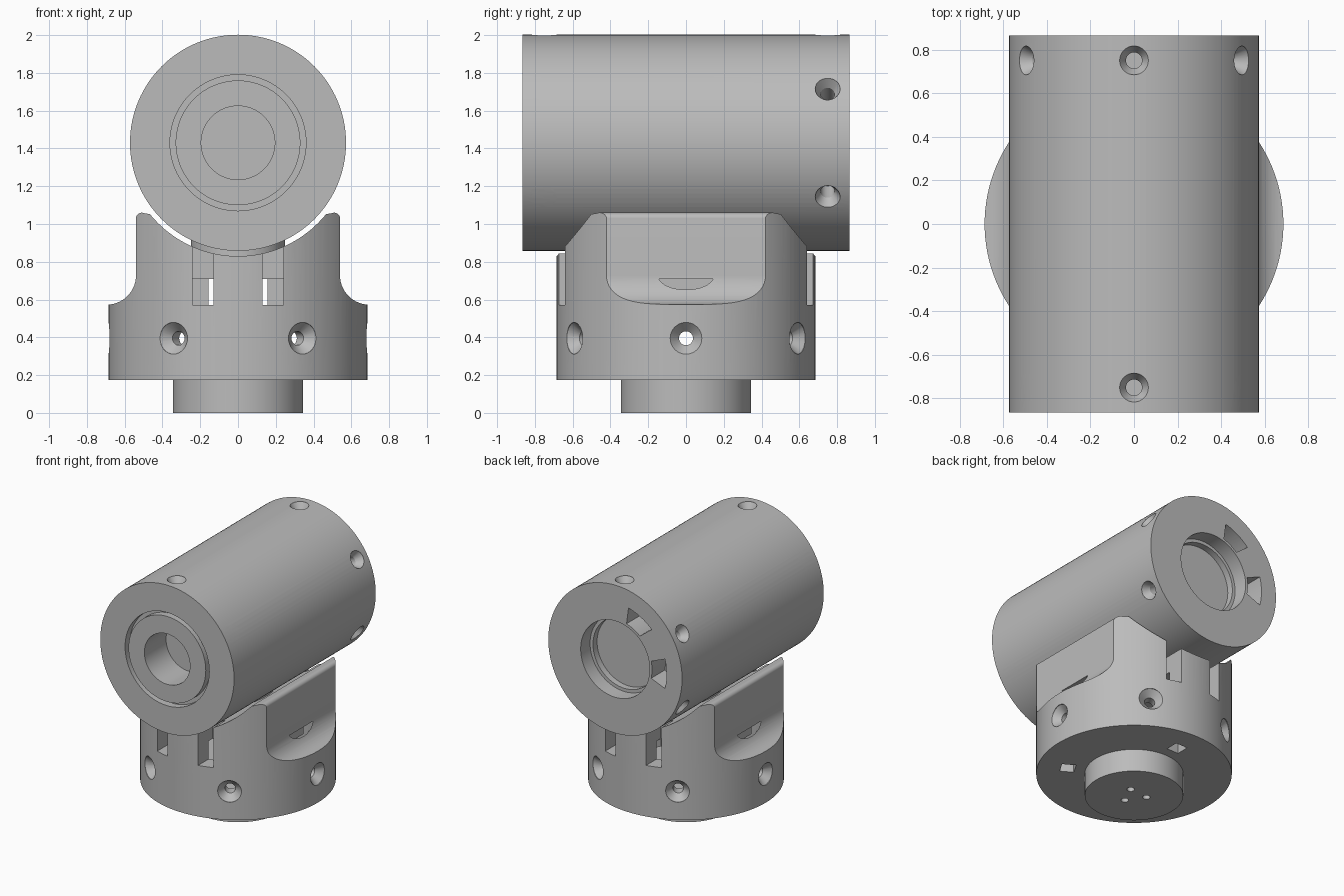
import bpy, bmesh, math
from math import sin, cos, radians, pi
from mathutils import Matrix, Vector

cube = bpy.data.objects.get("Cube")
if cube:
    bpy.data.objects.remove(cube, do_unlink=True)

grey = bpy.data.materials.new("satin_grey")
grey.use_nodes = True
GREY = (0.5, 0.5, 0.5, 1)
grey.diffuse_color = GREY
grey.node_tree.nodes["Principled BSDF"].inputs["Base Color"].default_value = GREY

AXIS_Z = 1.43      # height of the barrel axis
BARREL_R = 0.572
BASE_R = 0.685


def finish(name, bm):
    bmesh.ops.recalc_face_normals(bm, faces=bm.faces)
    mesh = bpy.data.meshes.new(name)
    bm.to_mesh(mesh)
    bm.free()
    mesh.materials.append(grey)
    obj = bpy.data.objects.new(name, mesh)
    bpy.context.collection.objects.link(obj)
    return obj


def lathe(name, profile, matrix=Matrix(), steps=96):
    """Revolve (radius, height) points around the local z axis."""
    bm = bmesh.new()
    verts = [bm.verts.new((r, 0, h)) for r, h in profile]
    edges = [bm.edges.new(pair) for pair in zip(verts, verts[1:])]
    bmesh.ops.spin(bm, geom=verts + edges, cent=(0, 0, 0), axis=(0, 0, 1),
                   angle=2 * pi, steps=steps, use_merge=True)
    bmesh.ops.remove_doubles(bm, verts=bm.verts, dist=1e-5)
    bm.transform(matrix)
    return finish(name, bm)


def prism(name, outline, y0, y1):
    """Extrude an (x, z) outline along y."""
    bm = bmesh.new()
    face = bm.faces.new([bm.verts.new((x, y0, z)) for x, z in outline])
    out = bmesh.ops.extrude_face_region(bm, geom=[face])
    moved = [v for v in out["geom"] if isinstance(v, bmesh.types.BMVert)]
    bmesh.ops.translate(bm, verts=moved, vec=(0, y1 - y0, 0))
    return finish(name, bm)


def box(name, lo, hi, turn=0):
    bm = bmesh.new()
    bmesh.ops.create_cube(bm, size=1)
    lo, hi = Vector(lo), Vector(hi)
    bm.transform(Matrix.Rotation(turn, 4, "Z") @ Matrix.Translation((lo + hi) / 2)
                 @ Matrix.Diagonal((*(hi - lo), 1)))
    return finish(name, bm)


def arc(cx, cz, r, a0, a1, n):
    angles = [radians(a0 + (a1 - a0) * i / n) for i in range(n + 1)]
    return [(cx + r * cos(a), cz + r * sin(a)) for a in angles]


def screw_hole(origin, direction, surface_r, rim, depth):
    """Countersunk hole cutter entering a round wall."""
    turn = direction.to_track_quat("Z", "Y").to_matrix().to_4x4()
    bore, r = 0.037, surface_r
    profile = [(0, r - depth), (bore, r - depth), (bore, r - 0.055),
               (rim, r - 0.005), (rim, r + 0.05), (0, r + 0.05)]
    return lathe("screw_cutter", profile, Matrix.Translation(origin) @ turn, 32)


def cut(obj, cutters, operation="DIFFERENCE"):
    for tool in cutters:
        tool.hide_render = True
        mod = obj.modifiers.new("cut", "BOOLEAN")
        mod.operation, mod.solver, mod.object = operation, "EXACT", tool
    graph = bpy.context.evaluated_depsgraph_get()
    mesh = bpy.data.meshes.new_from_object(obj.evaluated_get(graph))
    obj.modifiers.clear()
    obj.data = mesh
    for tool in cutters:
        bpy.data.objects.remove(tool, do_unlink=True)


def smooth(obj):
    bpy.ops.object.select_all(action="DESELECT")
    obj.select_set(True)
    bpy.context.view_layer.objects.active = obj
    bpy.ops.object.shade_smooth_by_angle(angle=radians(28))


# Barrel: front ring groove and bore, stepped recess at the back
along_y = Matrix.Translation((0, 0, AXIS_Z)) @ Matrix.Rotation(-pi / 2, 4, "X")
END = 0.865
barrel = lathe("barrel", [
    (0, -0.6), (0.195, -0.6), (0.195, -END), (0.33, -END), (0.33, -0.81),
    (0.36, -0.81), (0.36, -END), (BARREL_R, -END), (BARREL_R, END),
    (0.295, END), (0.295, 0.75), (0.27, 0.75), (0.27, 0.7), (0, 0.7)],
    along_y, 128)
tools = []
for y in (-0.75, 0.75):
    for k in range(6):
        a = radians(30 + 60 * k)
        tools.append(screw_hole((0, y, AXIS_Z), Vector((cos(a), 0, sin(a))),
                                BARREL_R, 0.066, 0.18))
# Two curved pockets in the back face
for mid in (120, 180):
    outline = (arc(0, AXIS_Z, 0.44, mid - 15, mid + 15, 8)
               + arc(0, AXIS_Z, 0.315, mid + 12, mid - 12, 8))
    tools.append(prism("pocket_cutter", outline, 0.7, 0.95))
cut(barrel, tools)
smooth(barrel)

# Base: round body with a spigot, trimmed to flat-sided wings and a saddle
base = lathe("base", [(0, 0), (0.345, 0), (0.345, 0.175), (BASE_R, 0.175),
                      (BASE_R, 1.2), (0, 1.2)], steps=128)
side = [(0.75, -0.1), (0.75, 0.573)]
side += arc(0.695, 0.728, 0.155, 270, 180, 14)     # fillet under the flat
side += arc(0.51, 1.03, 0.03, 0, 115, 8)           # rounded wing tip
saddle = arc(0, AXIS_Z, 0.6, -39, -90, 24)         # clearance for the barrel
half = side + saddle
outline = half + [(-x, z) for x, z in reversed(half[:-1])]
cut(base, [prism("wing_profile", outline, -0.8, 0.8)], "INTERSECT")

# Hollow interior, screw holes, wall slots and openings underneath
tools = [lathe("cavity_cutter", [(0, 0.25), (0.56, 0.25), (0.56, 0.71), (0, 0.71)])]
for k in range(6):
    a = radians(60 * k)
    tools.append(screw_hole((0, 0, 0.395), Vector((cos(a), sin(a), 0)),
                            BASE_R, 0.084, 0.2))
for sx in (-1, 1):
    for sy in (-1, 1):
        xs = sorted((sx * 0.13, sx * 0.24))
        ys = sorted((sy * 0.5, sy * 0.75))
        tools.append(box("slot_cutter", (xs[0], ys[0], 0.57), (xs[1], ys[1], 1.2)))
for k in range(3):
    turn = radians(90 + 120 * k)
    tools.append(box("floor_cutter", (0.42, -0.05, 0.1), (0.52, 0.05, 0.3), turn))
    a = radians(35 + 120 * k)
    spot = Matrix.Translation((0.09 * cos(a), 0.09 * sin(a), 0))
    tools.append(lathe("wire_cutter", [(0, -0.1), (0.027, -0.1), (0.027, 0.3), (0, 0.3)],
                       spot, 24))
cut(base, tools)
smooth(base)

# Inner ribs behind the slots, and the neck joining base and barrel
for side_name, s in (("left", 1), ("right", -1)):
    xs = sorted((s * 0.155, s * 0.35))
    box("inner_rib_" + side_name, (xs[0], -0.3, 0.5), (xs[1], 0.3, 0.72))
neck = lathe("swivel_neck", [(0, 0.8), (0.25, 0.8), (0.25, 0.97), (0, 0.97)], steps=64)
smooth(neck)
